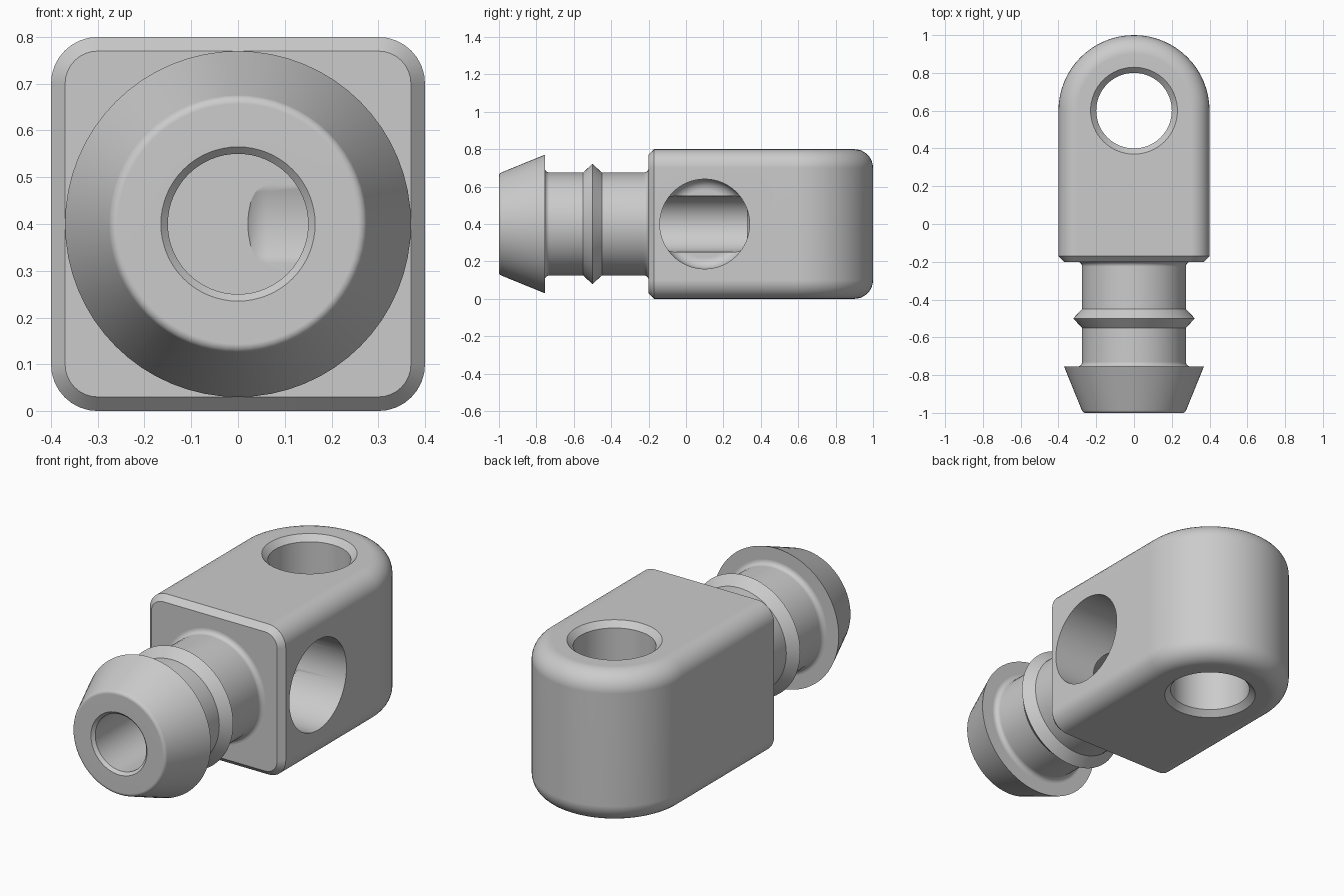
import bpy, bmesh
from math import sin, cos, pi
from mathutils import Matrix

MID = 0.4        # height of the stem axis
BORE = 0.15      # bore radius
SEGMENTS = 64

cube = bpy.data.objects.get("Cube")
if cube:
    bpy.data.objects.remove(cube, do_unlink=True)

grey = bpy.data.materials.new("grey plastic")
grey.use_nodes = True
colour = (0.6, 0.6, 0.6, 1)
grey.diffuse_color = colour
grey.node_tree.nodes["Principled BSDF"].inputs["Base Color"].default_value = colour


def make_object(name, bm):
    bmesh.ops.recalc_face_normals(bm, faces=bm.faces[:])
    mesh = bpy.data.meshes.new(name)
    bm.to_mesh(mesh)
    bm.free()
    mesh.materials.append(grey)
    obj = bpy.data.objects.new(name, mesh)
    bpy.context.collection.objects.link(obj)
    return obj


def lathe(name, profile, turn, origin, closed=True):
    """Spin (radius, height) points around z, then turn and place the result."""
    bm = bmesh.new()
    rings = []
    for r, h in profile:
        rings.append([bm.verts.new((r * cos(2 * pi * i / SEGMENTS),
                                    r * sin(2 * pi * i / SEGMENTS), h))
                      for i in range(SEGMENTS)])
    for a, b in zip(rings, rings[1:]):
        for i in range(SEGMENTS):
            j = (i + 1) % SEGMENTS
            bm.faces.new((a[i], a[j], b[j], b[i]))
    if closed:
        bm.faces.new(rings[0])
        bm.faces.new(rings[-1])
    bm.transform(Matrix.Translation(origin) @ turn)
    return make_object(name, bm)


def fillet(cr, ch, radius, start, end, steps=6):
    """Arc points in a lathe profile, angles in units of pi."""
    return [(cr + radius * cos(pi * (start + (end - start) * k / steps)),
             ch + radius * sin(pi * (start + (end - start) * k / steps)))
            for k in range(steps + 1)]


def cut(target, cutter):
    cutter.hide_render = True
    mod = target.modifiers.new("cut", 'BOOLEAN')
    mod.operation = 'DIFFERENCE'
    mod.solver = 'EXACT'
    mod.object = cutter
    bpy.context.view_layer.objects.active = target
    bpy.ops.object.modifier_apply(modifier=mod.name)
    bpy.data.objects.remove(cutter, do_unlink=True)


def finish(obj):
    bpy.ops.object.select_all(action='DESELECT')
    obj.select_set(True)
    bpy.context.view_layer.objects.active = obj
    bpy.ops.object.shade_smooth_by_angle(angle=pi / 7)
    obj.modifiers.new("normals", 'WEIGHTED_NORMAL').keep_sharp = True


UPRIGHT = Matrix.Identity(4)
ALONG_Y = Matrix.Rotation(-pi / 2, 4, 'X')
ALONG_X = Matrix.Rotation(pi / 2, 4, 'Y')

# Lug body: stacked U-shaped outlines with rounded top and bottom edges
WIDTH, EYE_Y, FRONT, ROUND, CHAMFER = 0.4, 0.6, -0.2, 0.1, 0.03
quarter = [k * pi / 16 for k in range(9)]
levels = [(ROUND * (1 - sin(a)), ROUND * (1 - cos(a))) for a in quarter]
levels += [(d, 2 * MID - z) for d, z in reversed(levels)]

bm = bmesh.new()
rows = []
for inset, z in levels:
    r = WIDTH - inset
    start = FRONT + CHAMFER
    points = [(r, start)]
    points += [(r * cos(pi * k / 32), EYE_Y + r * sin(pi * k / 32)) for k in range(33)]
    points += [(-r, start)]
    rows.append([bm.verts.new((x, y, z)) for x, y in points])
for a, b in zip(rows, rows[1:]):
    for i in range(len(a) - 1):
        bm.faces.new((a[i], a[i + 1], b[i + 1], b[i]))
bm.faces.new(rows[0])
bm.faces.new(rows[-1])
front = bm.faces.new([row[0] for row in rows] + [row[-1] for row in reversed(rows)])
bmesh.ops.recalc_face_normals(bm, faces=bm.faces[:])
# Chamfered front edge
bmesh.ops.inset_region(bm, faces=[front], thickness=CHAMFER, depth=CHAMFER,
                       use_even_offset=True)
lug = make_object("lug_body", bm)

# Vertical eye hole with countersunk ends
EYE = 0.2
lip = EYE + CHAMFER
cut(lug, lathe("eye_cutter",
               [(lip + 0.1, -0.1), (lip, 0), (EYE, CHAMFER),
                (EYE, 2 * MID - CHAMFER), (lip, 2 * MID), (lip + 0.1, 2 * MID + 0.1)],
               UPRIGHT, (0, EYE_Y, 0)))

# Blind side pocket with a rounded floor
cut(lug, lathe("pocket_cutter", fillet(0.18, 0.06, 0.06, -0.5, 0) + [(0.24, 0.5)],
               ALONG_X, (0, 0.1, MID)))

# Bore running from the stem into the pocket
cut(lug, lathe("bore_cutter", [(BORE, -0.3), (BORE, 0.325)], ALONG_Y, (0, 0, MID)))
finish(lug)

# Barbed hollow stem
NECK = 0.275
profile = [(BORE, FRONT), (BORE, -0.985), (BORE + 0.015, -1)]
profile += fillet(NECK - 0.018, -0.98, 0.02, -0.5, -0.12, 4)
profile += [(0.37, -0.755), (NECK + 0.025, -0.755)]
profile += fillet(NECK + 0.025, -0.73, 0.025, 1.5, 1)
profile += [(NECK, -0.55), (0.322, -0.5), (NECK, -0.45)]
profile += fillet(NECK + 0.025, FRONT - 0.025, 0.025, 1, 0.5)
stem = lathe("barbed_stem", profile, ALONG_Y, (0, 0, MID), closed=False)
finish(stem)
